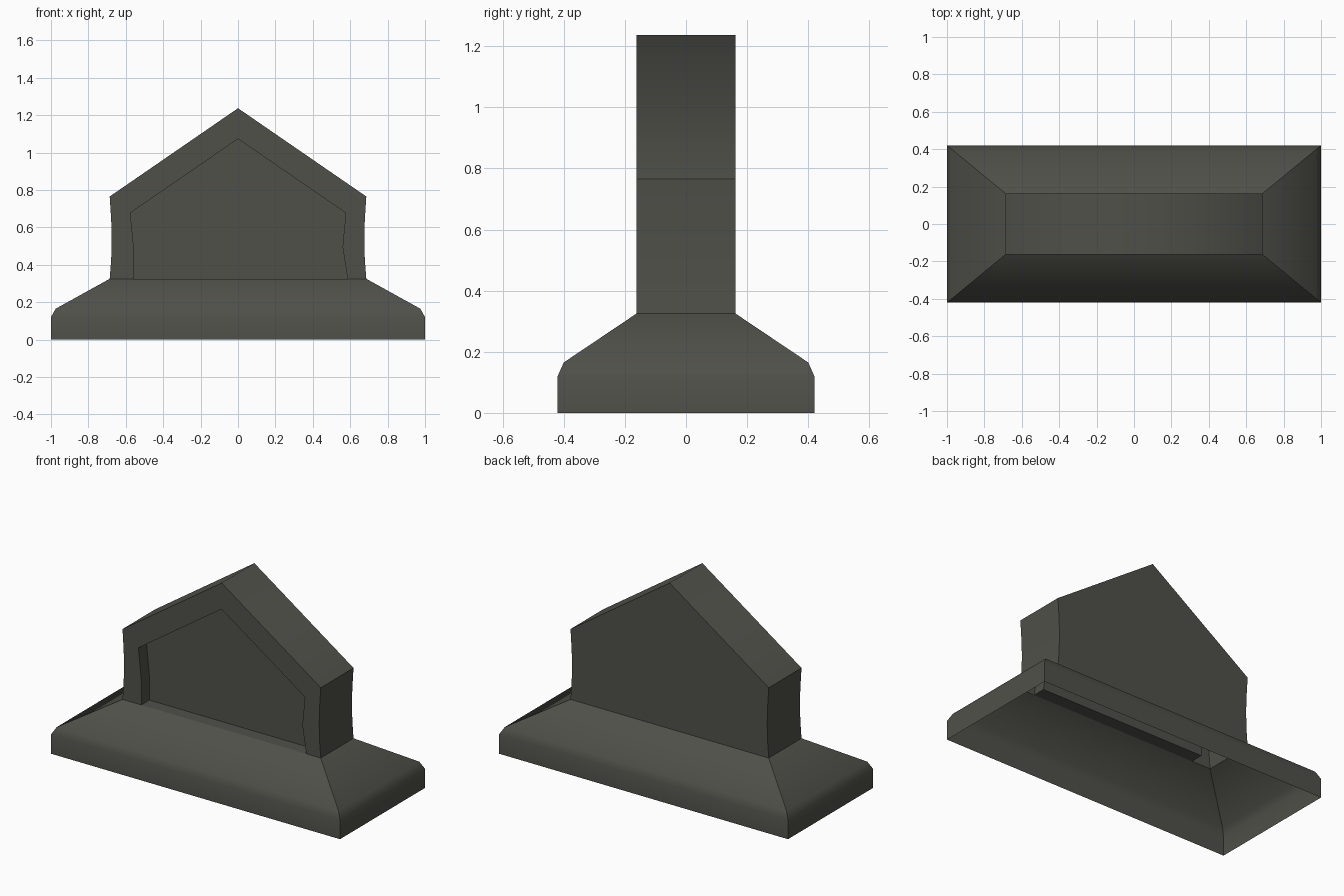
import bpy, bmesh, math

if "Cube" in bpy.data.objects:
    bpy.data.objects.remove(bpy.data.objects["Cube"])

stone = bpy.data.materials.new("dark grey stone")
stone.diffuse_color = (0.08, 0.08, 0.068, 1)
stone.use_nodes = True
stone.node_tree.nodes["Principled BSDF"].inputs["Base Color"].default_value = stone.diffuse_color


def finish(bm, name, soft=lambda e: False):
    """Merge, orient, mark hard edges and make the object."""
    bmesh.ops.remove_doubles(bm, verts=bm.verts, dist=1e-4)
    bmesh.ops.recalc_face_normals(bm, faces=bm.faces)
    for f in bm.faces:
        f.smooth = True
    for e in bm.edges:
        e.smooth = soft(e) or (len(e.link_faces) == 2
                               and e.calc_face_angle(0) < math.radians(35))
    me = bpy.data.meshes.new(name)
    bm.to_mesh(me)
    bm.free()
    me.materials.append(stone)
    ob = bpy.data.objects.new(name, me)
    bpy.context.collection.objects.link(ob)
    return ob


def face(bm, pts):
    return bm.faces.new([bm.verts.new(p) for p in pts])


def strip(bm, a, b):
    """Quads between two matching open paths."""
    for i in range(len(a) - 1):
        face(bm, [a[i], a[i + 1], b[i + 1], b[i]])


# Plinth: hollow skirt, chamfer and slope, open below and above
bm = bmesh.new()
levels = [(1.0, 0.42, 0.0), (1.0, 0.42, 0.12),
          (0.975, 0.40, 0.165), (0.686, 0.162, 0.325)]
rings = [[(-x, -y, z), (x, -y, z), (x, y, z), (-x, y, z), (-x, -y, z)]
         for x, y, z in levels]
for lower, upper in zip(rings, rings[1:]):
    strip(bm, lower, upper)
finish(bm, "plinth")

# Gabled slab with waisted sides and a recessed front panel
T, D = 0.162, 0.08
half = [(0.686, 0.325), (0.678, 0.43), (0.675, 0.54),
        (0.678, 0.64), (0.686, 0.765)]
outer = half + [(0, 1.237)] + [(-x, z) for x, z in reversed(half)]
inner_r = [(0.586, 0.325), (0.559, 0.495), (0.576, 0.677), (0, 1.073)]
inner_l = [(-0.576, 0.677), (-0.556, 0.48), (-0.556, 0.325)]
inner = inner_r + inner_l


def at(path, y):
    return [(x, y, z) for x, z in path]


bm = bmesh.new()
strip(bm, at(outer, -T), at(outer, T))                    # sides and roof
face(bm, at(outer, T))                                    # back
face(bm, at(outer[:6] + inner_r[::-1], -T))               # front frame, right
face(bm, at(outer[5:] + inner_l[::-1] + [inner_r[-1]], -T))  # frame, left
ring = inner + inner[:1]
strip(bm, at(ring, -T), at(ring, D - T))                  # recess walls, ledge
face(bm, at(inner, D - T))                                # recessed panel
finish(bm, "slab", lambda e: all(v.co.z > 1.2 for v in e.verts))
